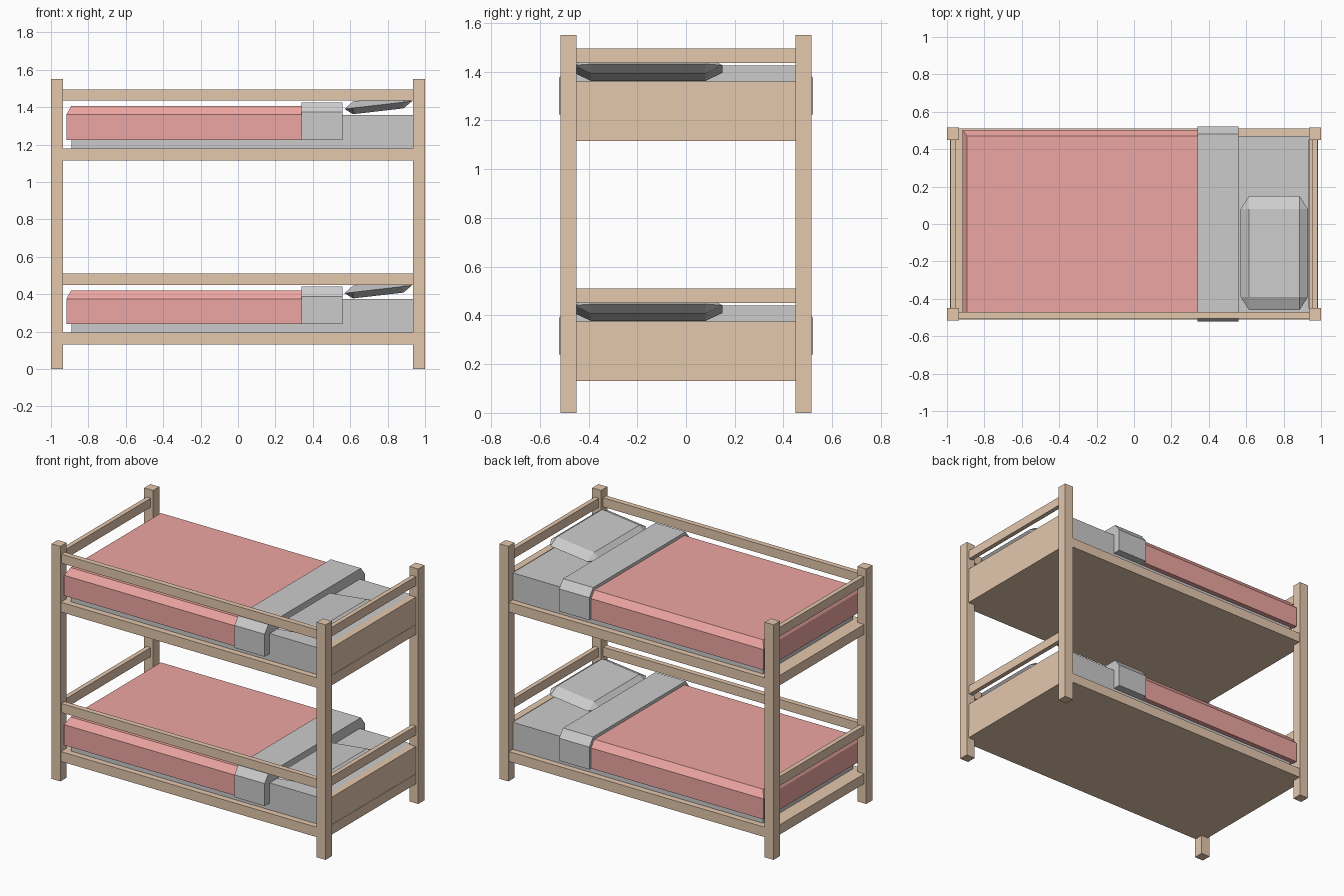
import bpy, bmesh

if "Cube" in bpy.data.objects:
    bpy.data.objects.remove(bpy.data.objects["Cube"])

def material(name, rgb):
    m = bpy.data.materials.new(name)
    m.diffuse_color = (*rgb, 1)
    m.use_nodes = True
    m.node_tree.nodes["Principled BSDF"].inputs["Base Color"].default_value = m.diffuse_color
    return m

WOOD = material("wood", (0.78, 0.58, 0.42))
RED = material("red_cloth", (0.85, 0.38, 0.36))

def finish(name, bm, mat):
    bmesh.ops.recalc_face_normals(bm, faces=bm.faces[:])
    me = bpy.data.meshes.new(name)
    bm.to_mesh(me)
    bm.free()
    ob = bpy.data.objects.new(name, me)
    bpy.context.collection.objects.link(ob)
    if mat:
        me.materials.append(mat)
    return ob

def box(name, x, y, z, mat=None):
    bm = bmesh.new()
    bmesh.ops.create_cube(bm, size=1)
    for v in bm.verts:
        v.co = [r[0] if c < 0 else r[1] for c, r in zip(v.co, (x, y, z))]
    return finish(name, bm, mat)

def cover(name, x, half, z, edge_z, inset, mat=None, foot=0.0):
    """Cloth block with sloped upper edges along the sides and the foot."""
    bm = bmesh.new()
    rings = []
    for h, w, x0 in ((z[0], half, x[0]), (edge_z, half, x[0]),
                     (z[1], half - inset, x[0] + foot)):
        rings.append([bm.verts.new(p) for p in
                      ((x0, -w, h), (x[1], -w, h), (x[1], w, h), (x0, w, h))])
    for a, b in zip(rings, rings[1:]):
        for i in range(4):
            j = (i + 1) % 4
            bm.faces.new((a[i], a[j], b[j], b[i]))
    bm.faces.new(rings[0])
    bm.faces.new(rings[-1])
    return finish(name, bm, mat)

def pillow(name, base):
    """Octagonal rim between smaller flat faces, raised at the head."""
    bm = bmesh.new()
    xo, xi, yo, yi = (0.57, 0.93), (0.615, 0.885), (-0.46, 0.15), (-0.39, 0.08)
    pts = [(x, y, 0) for x in xo for y in yi] + [(x, y, 0) for x in xi for y in yo]
    pts += [(x, y, s) for x in xi for y in yi for s in (-0.033, 0.035)]
    for x, y, h in pts:
        bm.verts.new((x, y, base + 0.03 + h + (x - 0.57) * 0.115))
    bmesh.ops.convex_hull(bm, input=bm.verts[:])
    bmesh.ops.dissolve_limit(bm, angle_limit=0.01, verts=bm.verts[:], edges=bm.edges[:])
    return finish(name, bm, None)

# Corner posts
for sx, ex in (("left", (-1, -0.935)), ("right", (0.935, 1))):
    for sy, ey in (("front", (-0.515, -0.45)), ("back", (0.45, 0.515))):
        box(f"{sy}_{sx}_post", ex, ey, (0, 1.55), WOOD)

# Two identical bunks
for level, z in (("lower", 0.13), ("upper", 1.115)):
    top = z + 0.245
    box(f"{level}_bed_base", (-0.985, 0.985), (-0.51, 0.51), (z, z + 0.065), WOOD)
    box(f"{level}_headboard", (0.937, 0.983), (-0.46, 0.46), (z + 0.03, top), WOOD)
    # Guard rails on the front and both ends
    g = (z + 0.32, z + 0.38)
    box(f"{level}_front_guard_rail", (-0.95, 0.95), (-0.505, -0.47), g, WOOD)
    box(f"{level}_foot_guard_rail", (-0.982, -0.952), (-0.46, 0.46), g, WOOD)
    box(f"{level}_head_guard_rail", (0.952, 0.982), (-0.46, 0.46), g, WOOD)
    # Bedding
    box(f"{level}_mattress", (-0.89, 0.936), (-0.47, 0.47), (z + 0.06, top - 0.002))
    cover(f"{level}_blanket", (-0.917, 0.341), 0.503, (z + 0.11, z + 0.29), top, 0.033, RED, 0.025)
    cover(f"{level}_folded_sheet", (0.34, 0.56), 0.522, (z + 0.11, z + 0.31), z + 0.258, 0.04)
    pillow(f"{level}_pillow", top)
